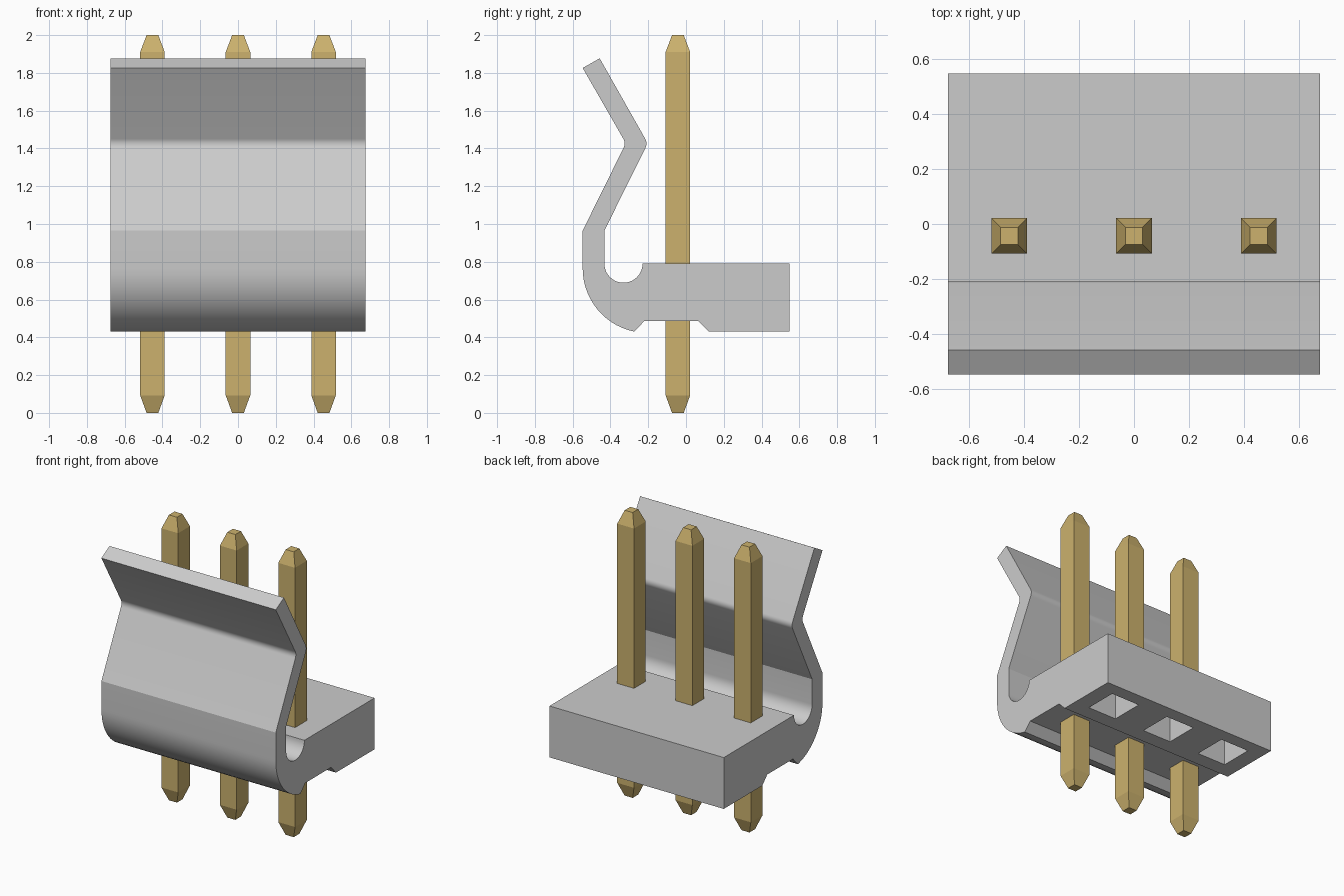
import bpy, bmesh, math

cube = bpy.data.objects.get("Cube")
if cube:
    bpy.data.objects.remove(cube, do_unlink=True)

HALF_WIDTH = 0.676
PIN_X = (-0.453, 0.0, 0.453)
PIN_Y = -0.043


def make_material(name, rgb):
    m = bpy.data.materials.new(name)
    m.use_nodes = True
    m.diffuse_color = (*rgb, 1)
    bsdf = next(n for n in m.node_tree.nodes if n.type == 'BSDF_PRINCIPLED')
    bsdf.inputs["Base Color"].default_value = (*rgb, 1)
    return m


def make_object(name, bm, material):
    bmesh.ops.recalc_face_normals(bm, faces=bm.faces[:])
    mesh = bpy.data.meshes.new(name)
    bm.to_mesh(mesh)
    bm.free()
    ob = bpy.data.objects.new(name, mesh)
    bpy.context.collection.objects.link(ob)
    mesh.materials.append(material)
    return ob


def arc(cy, cz, r, start, end, steps):
    angles = [math.radians(start + (end - start) * i / steps) for i in range(steps + 1)]
    return [(cy + r * math.cos(a), cz + r * math.sin(a)) for a in angles]


def activate(ob):
    bpy.ops.object.select_all(action='DESELECT')
    ob.select_set(True)
    bpy.context.view_layer.objects.active = ob


grey = make_material("grey plastic", (0.60, 0.60, 0.60))
gold = make_material("gold metal", (0.604, 0.442, 0.154))

# Housing: side profile (y, z) of the base and bent latch, extruded along x
profile = [(-0.547, 1.826), (-0.457, 1.877)]
profile += arc(-0.259, 1.426, 0.05, 30, -27, 6)         # inner side of the bend
profile += [(-0.432, 0.965)]
profile += arc(-0.331, 0.79, 0.101, 180, 360, 20)       # round notch
profile += [(0.547, 0.79), (0.547, 0.43), (0.12, 0.43), (0.065, 0.487),
            (-0.22, 0.487)]
profile += arc(-0.2055, 0.765, 0.3415, 258.5, 180, 14)  # rounded front corner
profile += [(-0.547, 0.965)]
profile += arc(-0.375, 1.426, 0.05, -27, 30, 6)         # outer side of the bend

bm = bmesh.new()
face = bm.faces.new([bm.verts.new((-HALF_WIDTH, y, z)) for y, z in profile])
ext = bmesh.ops.extrude_face_region(bm, geom=[face])
moved = [v for v in ext["geom"] if isinstance(v, bmesh.types.BMVert)]
bmesh.ops.translate(bm, verts=moved, vec=(2 * HALF_WIDTH, 0, 0))
housing = make_object("housing", bm, grey)

# Square pockets in the underside, one behind each pin
bm = bmesh.new()
for x in PIN_X:
    box = bmesh.ops.create_cube(bm, size=1)["verts"]
    bmesh.ops.scale(bm, verts=box, vec=(0.22, 0.23, 0.5))
    bmesh.ops.translate(bm, verts=box, vec=(x, 0.34, 0.43))
cutter = make_object("pocket_cutter", bm, grey)
cutter.hide_render = True

activate(housing)
mod = housing.modifiers.new("pockets", 'BOOLEAN')
mod.operation = 'DIFFERENCE'
mod.solver = 'EXACT'
mod.object = cutter
bpy.ops.object.modifier_apply(modifier=mod.name)
bpy.data.objects.remove(cutter, do_unlink=True)
activate(housing)
bpy.ops.object.shade_smooth_by_angle(angle=math.radians(15))


# Square pins with tapered ends, lofted from square sections (z, half size)
def make_pin(name, x):
    bm = bmesh.new()
    rings = []
    for z, h in ((0, 0.031), (0.093, 0.065), (1.91, 0.065), (2.0, 0.031)):
        rings.append([bm.verts.new((x + sx * h, PIN_Y + sy * h, z))
                      for sx, sy in ((-1, -1), (1, -1), (1, 1), (-1, 1))])
    for a, b in zip(rings, rings[1:]):
        for i in range(4):
            j = (i + 1) % 4
            bm.faces.new((a[i], a[j], b[j], b[i]))
    bm.faces.new(rings[0])
    bm.faces.new(rings[-1])
    return make_object(name, bm, gold)


for name, x in zip(("right_pin", "middle_pin", "left_pin"), PIN_X):
    make_pin(name, x)
